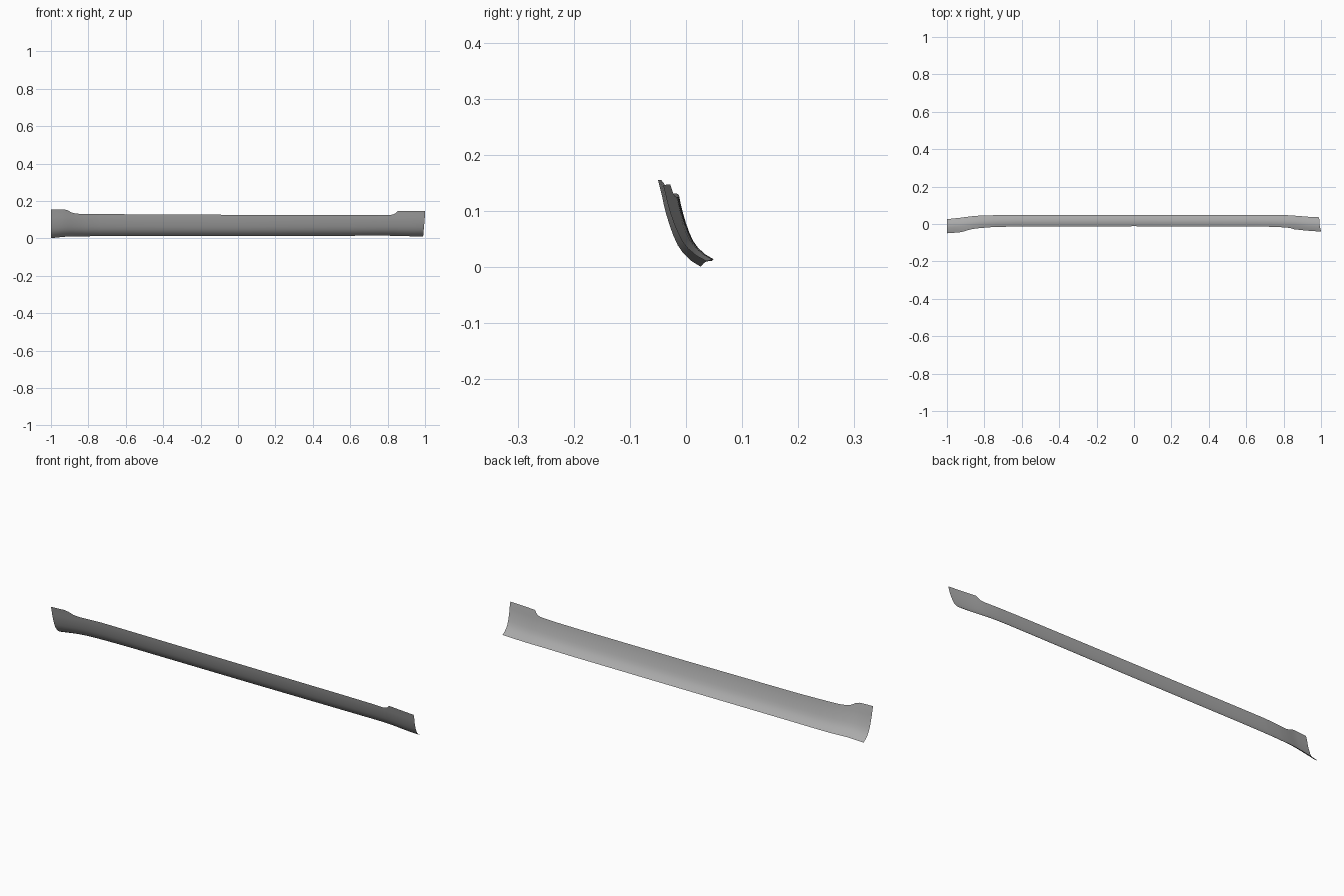
import bpy, bmesh

if "Cube" in bpy.data.objects:
    bpy.data.objects.remove(bpy.data.objects["Cube"])

# Stations along the sill: x, top edge y/z, bottom edge y/z
BODY = [
    (-1.00, -0.043, 0.128, 0.026, 0.001),
    (-0.93, -0.038, 0.128, 0.033, 0.009),
    (-0.88, -0.029, 0.130, 0.040, 0.011),
    (-0.83, -0.022, 0.131, 0.045, 0.011),
    (-0.75, -0.016, 0.131, 0.047, 0.012),
    (-0.60, -0.013, 0.129, 0.048, 0.013),
    (0.00, -0.012, 0.126, 0.048, 0.013),
    (0.60, -0.013, 0.125, 0.049, 0.014),
    (0.75, -0.015, 0.125, 0.048, 0.015),
    (0.83, -0.020, 0.126, 0.047, 0.014),
    (0.89, -0.027, 0.127, 0.042, 0.012),
    (0.94, -0.032, 0.127, 0.038, 0.011),
    (1.00, -0.036, 0.127, 0.036, 0.011),
]
# Height of the raised end tabs along x
TAB = [(-1, 0.027), (-0.93, 0.027), (-0.91, 0.021), (-0.89, 0.009),
       (-0.87, 0.003), (-0.84, 0), (0.82, 0), (0.835, 0.004),
       (0.845, 0.010), (0.855, 0.021), (1, 0.019)]
# Normalised concave cross-section, top to bottom
SECTION = [(0, 1), (.05, .87), (.11, .74), (.2, .58), (.3, .43),
           (.41, .30), (.55, .19), (.76, .08), (1, 0)]


def sample(table, x):
    """Linear lookup in a table keyed by x."""
    for a, b in zip(table, table[1:]):
        if x <= b[0]:
            t = (x - a[0]) / (b[0] - a[0])
            return [p + (q - p) * t for p, q in zip(a[1:], b[1:])]
    return list(table[-1][1:])


def smooth(x):
    """Average neighbouring samples to round the sweep."""
    r = 0.02
    if abs(x) > 0.97:
        return sample(BODY, x)
    rows = [sample(BODY, x + k * r) for k in (-1, 0, 1)]
    return [sum(c) / 3 for c in zip(*rows)]


# Curved sill panel, lofted from end to end
xs = sorted({s[0] for s in BODY} | {t[0] for t in TAB}
            | {round(-0.98 + 0.04 * i, 3) for i in range(50)})
bm = bmesh.new()
rows = []
for x in xs:
    yt, zt, yb, zb = smooth(x)
    h = sample(TAB, x)[0]
    pts = [(x, yt - 0.25 * h, zt + h)]
    for u, v in SECTION:
        slant = 0.01 * (1 - v) * max(0, (x - 0.9) / 0.1)
        pts.append((x - slant, yt + (yb - yt) * u, zb + (zt - zb) * v))
    rows.append([bm.verts.new(p) for p in pts])
for a, b in zip(rows, rows[1:]):
    for i in range(len(a) - 1):
        bm.faces.new((a[i], a[i + 1], b[i + 1], b[i]))
bmesh.ops.remove_doubles(bm, verts=bm.verts, dist=0.0001)
bmesh.ops.dissolve_degenerate(bm, edges=bm.edges, dist=0.0001)
for f in bm.faces:
    f.smooth = True
mesh = bpy.data.meshes.new("sill_panel")
bm.to_mesh(mesh)
bm.free()
panel = bpy.data.objects.new("sill_panel", mesh)
bpy.context.collection.objects.link(panel)

# Dark grey finish
grey = bpy.data.materials.new("dark_grey")
grey.diffuse_color = (0.4, 0.4, 0.4, 1)
grey.use_nodes = True
grey.node_tree.nodes["Principled BSDF"].inputs["Base Color"].default_value = grey.diffuse_color
mesh.materials.append(grey)
